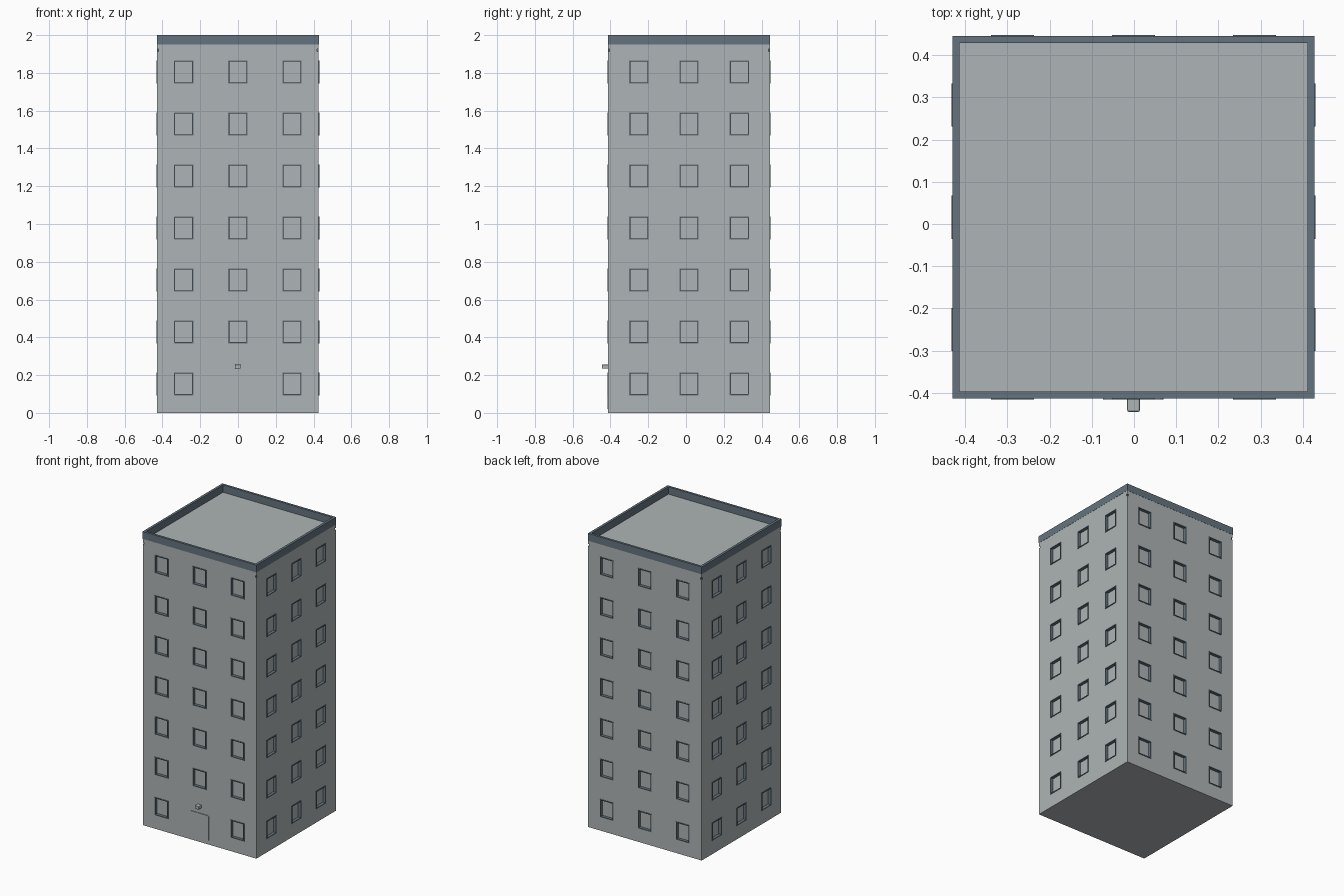
import bpy, bmesh
from math import pi
from mathutils import Matrix, Vector

if "Cube" in bpy.data.objects:
    bpy.data.objects.remove(bpy.data.objects["Cube"], do_unlink=True)


def material(name, colour):
    m = bpy.data.materials.new(name)
    m.use_nodes = True
    m.diffuse_color = (*colour, 1)
    m.node_tree.nodes["Principled BSDF"].inputs["Base Color"].default_value = (*colour, 1)
    return m


WALL = material("pale grey wall", (0.42, 0.455, 0.465))
TRIM = material("slate trim", (0.13, 0.175, 0.21))


def add_box(bm, lo, hi, matrix=Matrix(), mat=0):
    lo, hi = Vector(lo), Vector(hi)
    place = matrix @ Matrix.Translation((lo + hi) / 2) @ Matrix.Diagonal((*(hi - lo), 1))
    verts = bmesh.ops.create_cube(bm, size=1, matrix=place)["verts"]
    for f in {f for v in verts for f in v.link_faces}:
        f.material_index = mat
    return verts


def add_ring(bm, outer, inner, low, high, axis, matrix=Matrix()):
    """Rectangular ring without coincident inner faces; extruded along axis."""
    loops = []
    for (x0, y0, x1, y1) in (outer, inner):
        for d in (low, high):
            pts = [(x0, y0), (x1, y0), (x1, y1), (x0, y1)]
            co = [(u, d, v) if axis == "y" else (u, v, d) for u, v in pts]
            loops.append([bm.verts.new(matrix @ Vector(c)) for c in co])
    ol, oh, il, ih = loops
    for a, b in ((ol, oh), (oh, ih), (ih, il), (il, ol)):
        for i in range(4):
            j = (i + 1) % 4
            bm.faces.new((a[i], a[j], b[j], b[i]))


def finish(bm, name, *mats):
    bmesh.ops.recalc_face_normals(bm, faces=bm.faces)
    mesh = bpy.data.meshes.new(name)
    bm.to_mesh(mesh)
    bm.free()
    for m in mats:
        mesh.materials.append(m)
    ob = bpy.data.objects.new(name, mesh)
    bpy.context.collection.objects.link(ob)
    return ob


# Overall sizes
X0, X1, Y0, Y1 = -0.429, 0.427, -0.412, 0.444
CX, CY, HALF = (X0 + X1) / 2, (Y0 + Y1) / 2, (X1 - X0) / 2
ROOF = 1.95
W, H, RECESS = 0.051, 0.061, 0.02

# Window positions: each side is the front turned about the tower axis
windows = []
for side in range(4):
    turn = Matrix.Translation((CX, CY, 0)) @ Matrix.Rotation(side * pi / 2, 4, "Z")
    step = 0.2865 if side % 2 == 0 else 0.266
    for row in range(7):
        for col in (-1, 0, 1):
            if side == 0 and row == 0 and col == 0:
                continue  # the door stands here
            windows.append(turn @ Matrix.Translation((col * step, -HALF, 0.154 + 0.275 * row)))

# Tower body with window openings
bm = bmesh.new()
add_box(bm, (X0, Y0, 0), (X1, Y1, ROOF))
body = finish(bm, "tower_body", WALL, TRIM)

bm = bmesh.new()
for m in windows:
    add_box(bm, (-W + 0.005, -0.02, -H + 0.005), (W - 0.005, RECESS, H - 0.005), m, 1)
# Small corner notches under the parapet
for x in (X0, X1):
    for y in (Y0, Y1):
        add_box(bm, (x - 0.008, y - 0.008, 1.913), (x + 0.008, y + 0.008, 1.927), mat=1)
cutter = finish(bm, "opening_cutter", WALL, TRIM)
cutter.hide_render = True

mod = body.modifiers.new("openings", "BOOLEAN")
mod.object = cutter
mod.operation = "DIFFERENCE"
mod.solver = "EXACT"
bpy.context.view_layer.objects.active = body
bpy.ops.object.modifier_apply(modifier=mod.name)
bpy.data.objects.remove(cutter, do_unlink=True)

# Window frames and panes
frames, panes = bmesh.new(), bmesh.new()
for m in windows:
    add_ring(frames, (-W, -H, W, H), (-W + 0.006, -H + 0.006, W - 0.006, H - 0.006),
             -0.0035, RECESS, "y", m)
    add_box(panes, (-W + 0.006, RECESS - 0.003, -H + 0.006),
            (W - 0.006, RECESS + 0.001, H - 0.006), m)
finish(frames, "window_frames", TRIM)
finish(panes, "window_panes", WALL)

# Parapet around the flat roof
bm = bmesh.new()
add_ring(bm, (X0 - 0.001, Y0 - 0.001, X1 + 0.001, Y1 + 0.001),
         (X0 + 0.016, Y0 + 0.015, X1 - 0.016, Y1 - 0.015), ROOF, 2.0, "z")
finish(bm, "parapet", TRIM)


def rounded(ob, width, segments):
    bev = ob.modifiers.new("rounding", "BEVEL")
    bev.width, bev.segments = width, segments
    bev.limit_method = "ANGLE"


# Door: thin slab with rounded corners
bm = bmesh.new()
add_box(bm, (-0.073, Y0 - 0.004, 0.02), (0.07, Y0 + 0.002, 0.197))
upright = [e for e in bm.edges
           if abs(e.verts[0].co.y - e.verts[1].co.y) > 0.001]
bmesh.ops.bevel(bm, geom=upright, offset=0.014, segments=4, profile=0.5, affect="EDGES")
finish(bm, "front_door", WALL)

# Lamp above the door
bm = bmesh.new()
add_box(bm, (-0.016, -0.445, 0.234), (0.014, Y0 + 0.002, 0.256))
rounded(finish(bm, "door_lamp", WALL), 0.004, 2)
